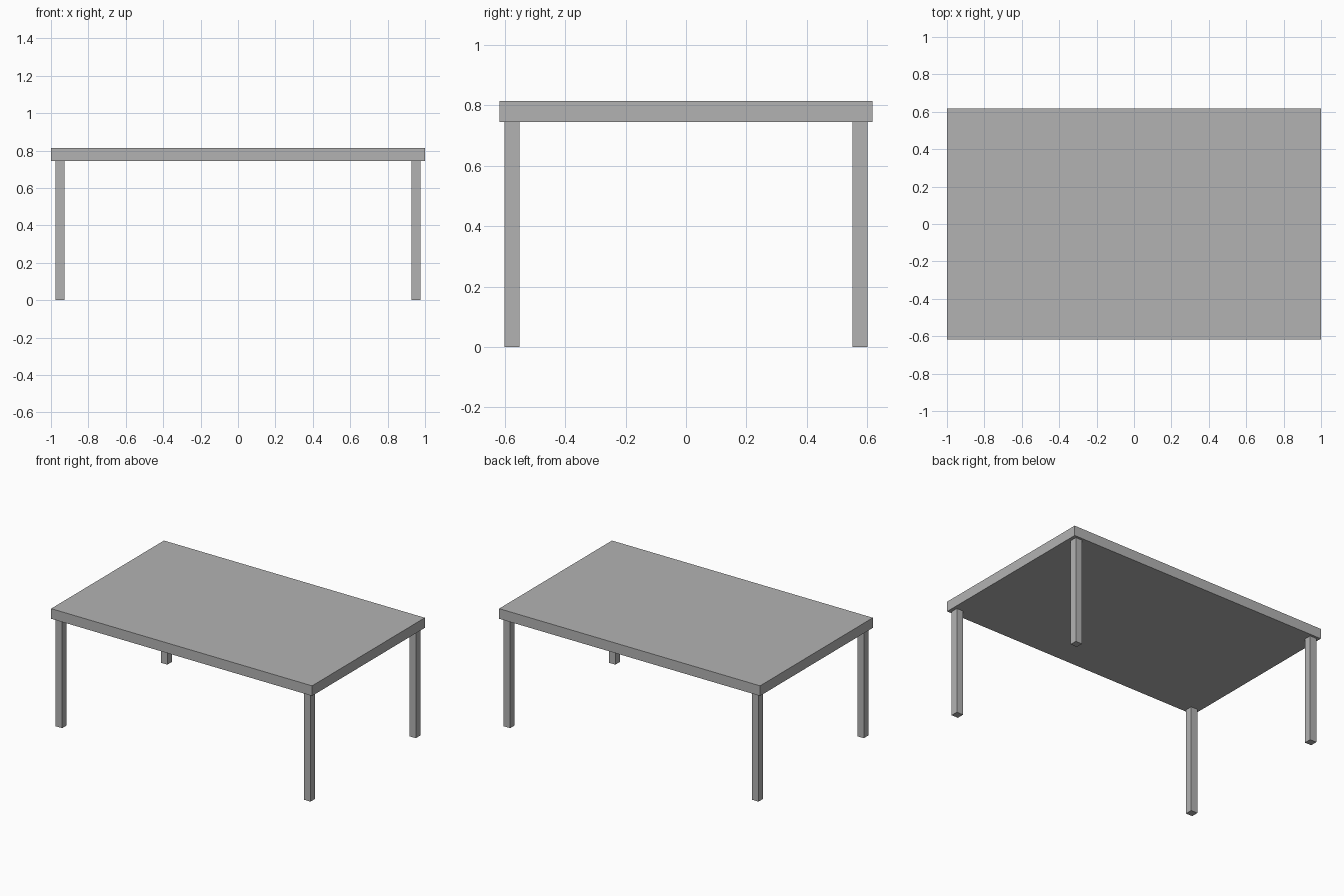
import bpy

cube = bpy.data.objects.get("Cube")
if cube:
    bpy.data.objects.remove(cube, do_unlink=True)

# One plain grey for the whole table
GREY = (0.45, 0.45, 0.45, 1)
grey = bpy.data.materials.new("grey")
grey.use_nodes = True
grey.diffuse_color = GREY
shader = next(n for n in grey.node_tree.nodes if n.type == "BSDF_PRINCIPLED")
shader.inputs["Base Color"].default_value = GREY


def box(name, center, size):
    bpy.ops.mesh.primitive_cube_add(size=1)
    obj = bpy.context.object
    obj.name = name
    obj.data.transform(obj.matrix_world)
    for v in obj.data.vertices:
        v.co = [c * s for c, s in zip(v.co, size)]
    obj.location = center
    obj.data.materials.append(grey)
    return obj


LENGTH, DEPTH, HEIGHT = 2.0, 1.235, 0.815
UNDERSIDE = 0.745
LEG = 0.05
LEG_X, LEG_Y = 0.952, 0.576

# Flat slab top
box("table_top", (0, 0, (HEIGHT + UNDERSIDE) / 2),
    (LENGTH, DEPTH, HEIGHT - UNDERSIDE))

# Four square legs set just inside the corners
for side, sx in (("left", 1), ("right", -1)):
    for end, sy in (("front", -1), ("back", 1)):
        box(f"{end}_{side}_leg", (sx * LEG_X, sy * LEG_Y, UNDERSIDE / 2),
            (LEG, LEG, UNDERSIDE))
